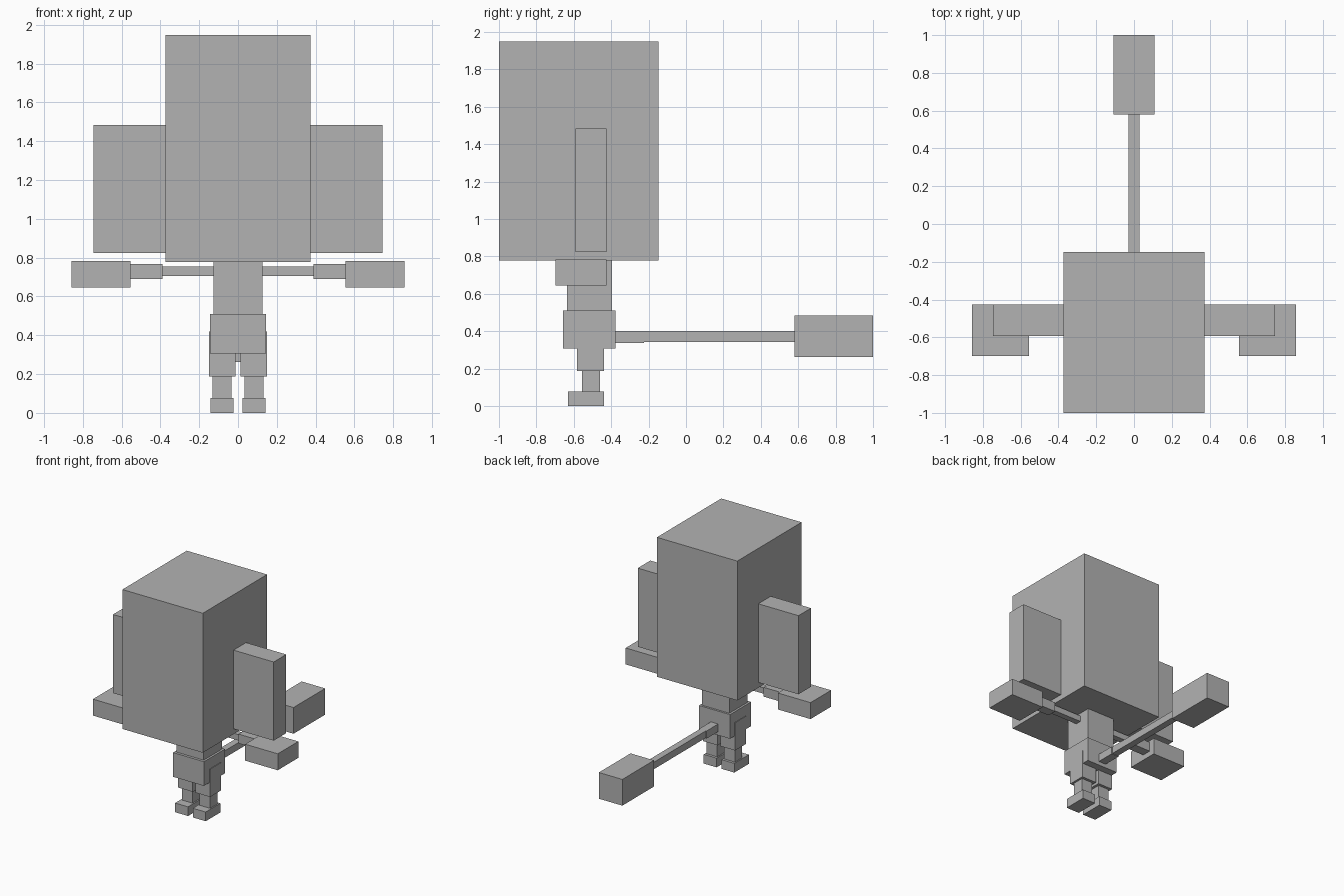
import bpy
import bmesh
from mathutils import Vector

cube = bpy.data.objects.get("Cube")
if cube:
    bpy.data.objects.remove(cube, do_unlink=True)

grey = bpy.data.materials.new("plain grey")
grey.use_nodes = True
colour = (0.45, 0.45, 0.45, 1)
grey.diffuse_color = colour
grey.node_tree.nodes["Principled BSDF"].inputs["Base Color"].default_value = colour


def block(name, xs, ys, zs):
    """Box spanning the given ranges along each axis."""
    low, high = (Vector(c) for c in zip(sorted(xs), ys, zs))
    bm = bmesh.new()
    bmesh.ops.create_cube(bm, size=1)
    bmesh.ops.scale(bm, vec=high - low, verts=bm.verts)
    mesh = bpy.data.meshes.new(name)
    bm.to_mesh(mesh)
    bm.free()
    mesh.materials.append(grey)
    obj = bpy.data.objects.new(name, mesh)
    obj.location = (low + high) / 2
    bpy.context.collection.objects.link(obj)


def centred(name, half, ys, zs):
    block(name, (-half, half), ys, zs)


def pair(name, xs, ys, zs):
    for side, sign in (("left", 1), ("right", -1)):
        block(f"{side}_{name}", [sign * x for x in xs], ys, zs)


# Head and body
centred("head", 0.373, (-1, -0.147), (0.778, 1.948))
centred("torso", 0.126, (-0.635, -0.395), (0.51, 0.778))
centred("hips", 0.144, (-0.657, -0.378), (0.307, 0.51))

# Tail
centred("tail_base", 0.034, (-0.378, -0.225), (0.338, 0.402))
centred("tail_rod", 0.028, (-0.225, 0.58), (0.343, 0.402))
centred("tail_tip", 0.109, (0.58, 1), (0.263, 0.483))

# Ears
pair("ear", (0.373, 0.746), (-0.592, -0.426), (0.823, 1.483))

# Arms
pair("upper_arm", (0.126, 0.39), (-0.538, -0.488), (0.706, 0.755))
pair("forearm", (0.39, 0.555), (-0.552, -0.474), (0.69, 0.768))
pair("hand", (0.555, 0.858), (-0.698, -0.426), (0.645, 0.783))

# Legs
pair("thigh", (0.012, 0.149), (-0.583, -0.438), (0.187, 0.42))
pair("shin", (0.033, 0.132), (-0.557, -0.46), (0.077, 0.187))
pair("foot", (0.022, 0.142), (-0.631, -0.438), (0, 0.077))
